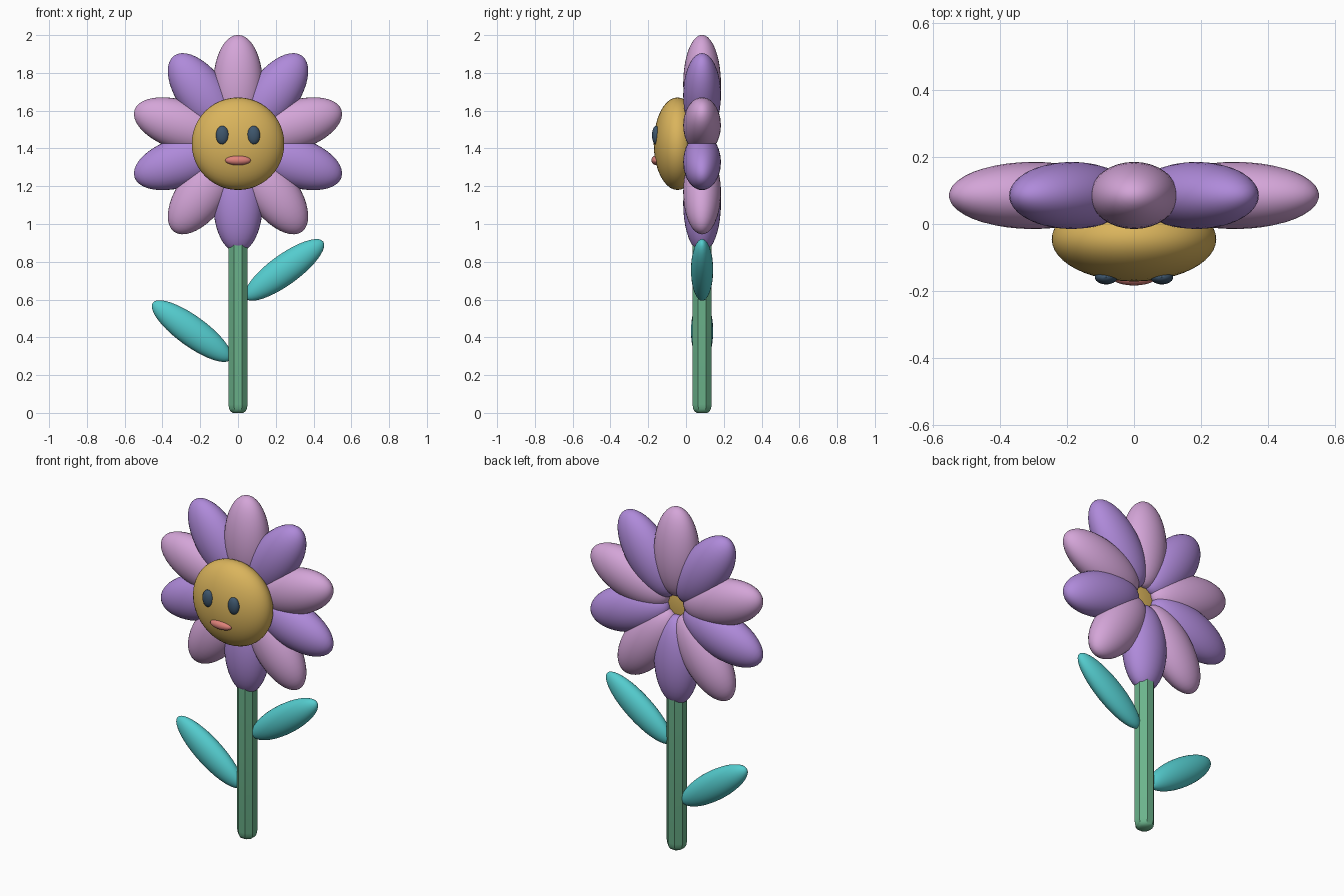
import bpy, bmesh, math
from mathutils import Matrix, Vector

if "Cube" in bpy.data.objects:
    bpy.data.objects.remove(bpy.data.objects["Cube"], do_unlink=True)


def make_material(name, rgb):
    """Flat material from 0-255 sRGB values, stored as linear."""
    lin = [((c / 255 + 0.055) / 1.055) ** 2.4 for c in rgb]
    mat = bpy.data.materials.new(name)
    mat.use_nodes = True
    mat.diffuse_color = (*lin, 1)
    bsdf = mat.node_tree.nodes["Principled BSDF"]
    bsdf.inputs["Base Color"].default_value = (*lin, 1)
    bsdf.inputs["Roughness"].default_value = 0.7
    return mat


PINK = make_material("pink petal", (212, 165, 216))
PURPLE = make_material("purple petal", (175, 138, 218))
YELLOW = make_material("golden yellow", (218, 180, 92))
NAVY = make_material("dark slate", (62, 86, 108))
CORAL = make_material("coral", (222, 130, 122))
GREEN = make_material("stem green", (108, 180, 140))
TEAL = make_material("leaf teal", (84, 204, 206))


def finish(name, bm, mat):
    mesh = bpy.data.meshes.new(name)
    bm.to_mesh(mesh)
    bm.free()
    mesh.materials.append(mat)
    obj = bpy.data.objects.new(name, mesh)
    bpy.context.collection.objects.link(obj)
    bpy.ops.object.select_all(action='DESELECT')
    obj.select_set(True)
    bpy.context.view_layer.objects.active = obj
    bpy.ops.object.shade_smooth_by_angle(angle=math.radians(35))
    return obj


def ellipsoid(name, centre, radii, mat, tilt=0.0, segments=32, rings=20):
    """Ellipsoid whose long x axis is raised by tilt degrees in the xz plane."""
    bm = bmesh.new()
    bmesh.ops.create_uvsphere(bm, u_segments=segments, v_segments=rings, radius=1)
    # poles on the long x axis, then scale, tilt and place
    m = (Matrix.Translation(centre)
         @ Matrix.Rotation(math.radians(-tilt), 4, 'Y')
         @ Matrix.Diagonal((*radii, 1))
         @ Matrix.Rotation(math.radians(90), 4, 'Y'))
    bmesh.ops.transform(bm, matrix=m, verts=bm.verts)
    return finish(name, bm, mat)


AXIS_Y = 0.085
HEAD_Z = 1.425

# Ten petals in a ring, alternating colours
for k in range(10):
    angle = 90 + 36 * k
    a = math.radians(angle)
    centre = Vector((0.316 * math.cos(a), AXIS_Y, HEAD_Z + 0.316 * math.sin(a)))
    ellipsoid(f"petal_{k + 1}", centre, (0.26, 0.1, 0.131),
              PURPLE if k % 2 else PINK, angle)

# Face disc, eyes and mouth
ellipsoid("face", (0, -0.045, HEAD_Z), (0.245, 0.126, 0.245), YELLOW,
          segments=40, rings=24)
for side, label in ((1, "left"), (-1, "right")):
    ellipsoid(f"{label}_eye", (side * 0.083, -0.158, 1.47),
              (0.034, 0.022, 0.05), NAVY, segments=20, rings=12)
ellipsoid("mouth", (0, -0.157, 1.337), (0.068, 0.026, 0.026), CORAL,
          segments=20, rings=14)

# Eight-sided stem with a rounded foot
bm = bmesh.new()
profile = [(0.03, 0), (0.043, 0.008), (0.051, 0.022), (0.055, 0.045), (0.055, 1.12)]
loops = []
for r, z in profile:
    loops.append([bm.verts.new((r * math.cos(t), AXIS_Y + r * math.sin(t), z))
                  for t in (math.radians(22.5 + 45 * i) for i in range(8))])
for low, high in zip(loops, loops[1:]):
    for i in range(8):
        j = (i + 1) % 8
        bm.faces.new((low[i], low[j], high[j], high[i]))
bm.faces.new(loops[0][::-1])
bm.faces.new(loops[-1])
finish("stem", bm, GREEN)

# One leaf on each side at different heights
for side, label, z in ((1, "left", 0.757), (-1, "right", 0.433)):
    ellipsoid(f"{label}_leaf", (side * 0.245, AXIS_Y, z), (0.255, 0.059, 0.08),
              TEAL, side * 36)
